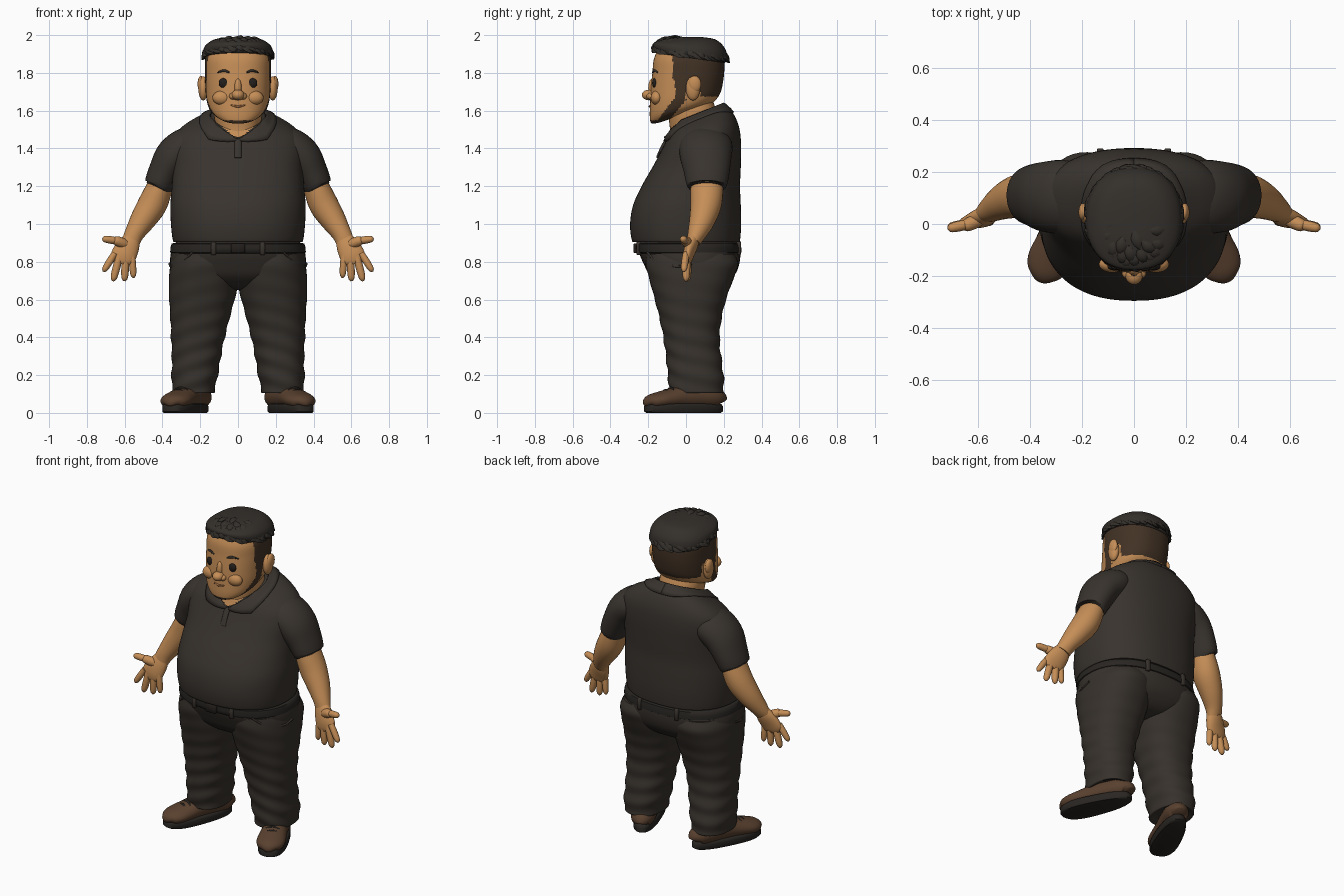
import bpy, bmesh, math, random
from mathutils import Vector

if "Cube" in bpy.data.objects:
    bpy.data.objects.remove(bpy.data.objects["Cube"])
random.seed(4)


def paint(name, r, g, b):
    m = bpy.data.materials.new(name)
    m.diffuse_color = (r, g, b, 1)
    m.use_nodes = True
    m.node_tree.nodes["Principled BSDF"].inputs["Base Color"].default_value = m.diffuse_color
    return m


SKIN = paint("skin", .56, .27, .095)
SHIRT = paint("shirt_cloth", .040, .033, .027)
PANTS = paint("trouser_cloth", .038, .031, .025)
HAIR = paint("hair_dark", .034, .029, .024)
FADE = paint("short_hair", .055, .032, .018)
LEATHER = paint("boot_leather", .10, .052, .028)
SOLE = paint("sole_rubber", .022, .019, .016)
BLACK = paint("eye_dark", .016, .013, .011)
LIP = paint("lip", .34, .14, .055)


def spline(rows, k):
    """Catmull-Rom interpolation of number tuples."""
    out = []
    for i in range(len(rows) - 1):
        a, b, c, d = (rows[max(0, min(len(rows) - 1, i + j))] for j in (-1, 0, 1, 2))
        for s in range(k):
            t = s / k
            out.append([q + .5 * t * (r - p + t * (2*p - 5*q + 4*r - e + t * (3*(q - r) + e - p)))
                        for p, q, r, e in zip(a, b, c, d)])
    return out + [list(rows[-1])]


def finish(name, bm, mats, rule=None, mirror=False):
    bmesh.ops.recalc_face_normals(bm, faces=bm.faces)
    if rule:
        for f in bm.faces:
            f.material_index = rule(f.calc_center_median())
    me = bpy.data.meshes.new(name)
    bm.to_mesh(me)
    bm.free()
    for m in mats:
        me.materials.append(m)
    me.shade_smooth()
    me.set_sharp_from_angle(angle=math.radians(50))
    ob = bpy.data.objects.new(name, me)
    bpy.context.collection.objects.link(ob)
    if mirror:
        ob.modifiers.new("mirror", 'MIRROR').use_clip = False
    return ob


def skin_rings(bm, rings):
    """Bridge closed rings and cap both ends."""
    vs = [[bm.verts.new(p) for p in r] for r in rings]
    n = len(vs[0])
    for a, b in zip(vs, vs[1:]):
        for i in range(n):
            bm.faces.new((a[i], a[(i + 1) % n], b[(i + 1) % n], b[i]))
    bm.faces.new(vs[0][::-1])
    bm.faces.new(vs[-1])


def power(v, p):
    return math.copysign(abs(v) ** (2 / p), v)


def loft(name, rows, mats, p=2.3, n=48, k=5, rule=None, mirror=False, wrinkle=0):
    """Rows: z, x min, x max, y front, y back, tilt."""
    rings = []
    for z, x0, x1, y0, y1, tilt in spline(rows, k):
        ring = []
        for i in range(n):
            a = math.tau * i / n
            amp = wrinkle * (.25 + max(0, min(1, (.65 - z) / .35)))
            s = 1 + amp * math.sin(62 * z + 2.2 * math.sin(a + 1) + a)
            dy = power(math.sin(a), p) * (y1 - y0) / 2 * s
            ring.append(((x0 + x1) / 2 + power(math.cos(a), p) * (x1 - x0) / 2 * s,
                         (y0 + y1) / 2 + dy, z + tilt * dy))
        rings.append(ring)
    bm = bmesh.new()
    skin_rings(bm, rings)
    return finish(name, bm, mats, rule, mirror)


def sym(z, w, y0, y1, tilt=0):
    return (z, -w, w, y0, y1, tilt)


def add_tube(bm, rows, ref=(0, 1, 0), n=16, k=4):
    """Rows: x, y, z, radius across, radius along ref."""
    pts = spline(rows, k)
    cs = [Vector(q[:3]) for q in pts]
    rings = []
    for i, q in enumerate(pts):
        t = (cs[min(i + 1, len(cs) - 1)] - cs[max(i - 1, 0)]).normalized()
        side = t.cross(Vector(ref)).normalized()
        up = side.cross(t)
        rings.append([cs[i] + side * q[3] * math.cos(math.tau * j / n)
                      + up * q[4] * math.sin(math.tau * j / n) for j in range(n)])
    skin_rings(bm, rings)


def tube(name, paths, mat, mirror=True, **kw):
    bm = bmesh.new()
    for rows in paths:
        add_tube(bm, rows, **kw)
    return finish(name, bm, [mat], None, mirror)


def rod(a, b, r):
    """Round-ended straight finger path."""
    a, b = Vector(a), Vector(b)
    return [(*a.lerp(b, t), r * s, r * s)
            for t, s in ((0, .9), (.35, 1), (.7, .95), (.9, .75), (1, .25))]


def blob(name, c, r, mat, mirror=False):
    bm = bmesh.new()
    bmesh.ops.create_uvsphere(bm, u_segments=24, v_segments=14, radius=1)
    for v in bm.verts:
        v.co = Vector([c[i] + v.co[i] * r[i] for i in range(3)])
    return finish(name, bm, [mat], None, mirror)


# Shirt body with an open V at the throat
torso = loft("shirt_body", [
    sym(.925, .30, -.24, .25), sym(.905, .335, -.275, .28), sym(.92, .346, -.288, .287),
    sym(1.0, .355, -.296, .292), sym(1.1, .358, -.28, .29), sym(1.2, .35, -.235, .286),
    sym(1.3, .345, -.178, .29), sym(1.4, .352, -.13, .292, .05), sym(1.47, .335, -.105, .284, .15),
    sym(1.52, .28, -.09, .262, .25), sym(1.555, .205, -.08, .23, .35), sym(1.57, .16, -.06, .2, .4)],
    [SHIRT, SKIN], n=96,
    rule=lambda c: int(c.y < 0 and c.z > 1.43 and abs(c.x) < (c.z - 1.43) * .95))
tube("sleeve", [[(.17, .1, 1.43, .08, .11), (.26, .105, 1.415, .1, .14), (.335, .105, 1.36, .102, .137),
                 (.385, .11, 1.28, .088, .122), (.421, .11, 1.2, .077, .104),
                 (.420, .11, 1.204, .06, .08)]], SHIRT, n=32)

# Collar leaves wrapped around the neck
bm = bmesh.new()
grid = []
for i in range(61):
    a = math.radians(i * 6 - 180)            # zero faces front
    deg = abs(math.degrees(a))
    x, y = .15 * math.sin(a), .05 - .15 * math.cos(a)
    z = 1.583 + .40 * (y - .05) - .07 * max(0, 1 - deg / 60)
    h = .012 + .068 * min(1, deg / 48) - .022 * max(0, min(1, (deg - 48) / 40))
    grid.append([bm.verts.new((x + math.sin(a) * h * .75 * t, y - math.cos(a) * h * .75 * t,
                               z - h * t + .012 * math.sin(math.pi * t))) for t in (0, .25, .5, .75, 1)])
for r, s in zip(grid, grid[1:]):
    for j in range(4):
        bm.faces.new((r[j], s[j], s[j + 1], r[j + 1]))
collar = finish("collar", bm, [SHIRT])
wrap = collar.modifiers.new("rest_on_shirt", 'SHRINKWRAP')
wrap.target, wrap.wrap_mode, wrap.offset = torso, 'OUTSIDE', .008
collar.modifiers.new("thickness", 'SOLIDIFY').thickness = .012
tube("placket", [[(0, -.105, 1.445, .018, .008), (0, -.13, 1.4, .018, .008),
                  (0, -.152, 1.35, .018, .007)]], SHIRT, mirror=False)

# Arms and hands
tube("arm", [[(.385, .11, 1.27, .06, .08), (.42, .11, 1.18, .071, .086), (.455, .105, 1.1, .077, .082),
              (.505, .085, 1.02, .067, .068), (.548, .058, .95, .052, .05),
              (.568, .04, .905, .048, .036)]], SKIN, n=28)
tube("palm", [[(.555, .045, .935, .04, .03), (.577, .03, .89, .058, .034), (.6, .015, .845, .066, .03),
               (.616, .008, .81, .062, .023), (.622, .006, .79, .04, .015)]], SKIN, n=24)
tube("fingers", [rod((.562, .01, .84), (.553, .012, .715), .0185),
                 rod((.594, .008, .83), (.601, .008, .697), .0205),
                 rod((.628, .004, .83), (.662, 0, .697), .0205),
                 rod((.652, 0, .845), (.713, -.012, .748), .0185),
                 rod((.59, .02, .89), (.66, -.012, .918), .027),
                 rod((.635, 0, .91), (.718, -.018, .922), .02)], SKIN)

# Trousers
loft("trouser_seat", [sym(.93, .31, -.24, .26), sym(.86, .352, -.25, .287), sym(.78, .358, -.22, .28),
                      sym(.72, .335, -.185, .25), sym(.67, .22, -.12, .19), sym(.65, .1, -.05, .1)], [PANTS])
loft("trouser_leg", [(.84, .02, .34, -.21, .26, 0), (.78, 0, .36, -.212, .275, 0), (.68, 0, .366, -.187, .24, 0),
                     (.6, .018, .364, -.165, .212, 0), (.5, .045, .358, -.14, .188, 0),
                     (.4, .07, .354, -.12, .178, 0), (.3, .09, .35, -.106, .186, 0),
                     (.2, .107, .352, -.096, .198, 0), (.13, .122, .348, -.088, .2, 0),
                     (.105, .13, .34, -.08, .194, 0), (.12, .16, .31, -.05, .16, 0)],
     [PANTS], k=8, wrinkle=.022, mirror=True)
loft("belt", [sym(.845, .34, -.245, .275), sym(.85, .359, -.262, .293), sym(.895, .352, -.264, .289),
              sym(.9, .33, -.24, .27)], [SOLE], k=2)
for name, x, y, w, h, mat in (("buckle", 0, -.265, .036, .026, BLACK), ("belt_loop", .13, -.25, .013, .036, PANTS),
                              ("back_belt_loop", .13, .28, .013, .036, PANTS)):
    bm = bmesh.new()
    bmesh.ops.create_cube(bm, size=2)
    for v in bm.verts:
        v.co = Vector((x + v.co.x * w, y + v.co.y * .012, .872 + v.co.z * h))
    bmesh.ops.bevel(bm, geom=bm.edges[:], offset=.004, segments=1, affect='EDGES')
    finish(name, bm, [mat], None, x > 0)
# Slanted hip pocket seams
tube("pocket_seam", [[(.24, -.205, .85, .006, .006), (.3, -.15, .80, .006, .006), (.352, -.05, .775, .006, .006),
                      (.362, .03, .79, .006, .006)]], PANTS, ref=(0, 0, 1), n=8)

# Boots, turned outward
D = Vector((.40, -.917))


def foot(u, w=0):
    return (.272 + D.x * u - D.y * w, -.012 + D.y * u + D.x * w)


bm = bmesh.new()
rings = []
for z, g in ((0, .94), (.008, 1), (.036, 1), (.046, .96), (.05, .85)):
    ring = []
    for i in range(48):
        a = math.tau * i / 48
        c = power(math.cos(a), 2.5)
        ring.append((*foot(.222 * g * c, (.078 + .013 * c) * g * power(math.sin(a), 2.5)), z))
    rings.append(ring)
skin_rings(bm, rings)
finish("boot_sole", bm, [SOLE], None, True)
tube("boot_upper", [[(*foot(u), .02 + h / 2, w, h / 2) for u, w, h in
                     ((-.212, .03, .07), (-.2, .056, .10), (-.15, .071, .13), (-.05, .073, .135), (.02, .074, .125),
                      (.08, .08, .108), (.14, .083, .092), (.185, .07, .078), (.206, .045, .06), (.213, .015, .03))]],
     LEATHER, ref=(0, 0, 1), n=32)
tube("laces", [[(*foot(u, -.04), z - .014, .006, .006), (*foot(u, 0), z, .006, .006),
                (*foot(u, .04), z - .014, .006, .006)] for u, z in ((.045, .142), (.075, .133), (.105, .122))],
     SOLE, ref=(0, 0, 1), n=8)


# Head, with jaw beard and clipped sides coloured by position
def head_rule(c):
    x, y, z = c
    if y > -.07 and z > 1.755 or y > .075 and z > 1.675:
        return 1
    upper = 1.549 + max(0, y + .15) * 1.33
    return int(y < 0 and z > 1.65 + (y + .005) * 1.2 and (z < upper if z < 1.68 else y > -.058))


loft("neck", [sym(1.42, .10, -.085, .17), sym(1.5, .115, -.085, .17), sym(1.6, .128, -.09, .16),
              sym(1.68, .11, -.05, .13)], [SKIN])
loft("head", [sym(1.575, .04, -.13, .07, .35), sym(1.58, .085, -.172, .115, .34), sym(1.59, .122, -.187, .14, .31),
              sym(1.615, .152, -.192, .158, .24), sym(1.66, .167, -.19, .176, .12), sym(1.72, .172, -.186, .19),
              sym(1.8, .175, -.178, .202), sym(1.88, .172, -.168, .2), sym(1.94, .14, -.13, .17),
              sym(1.965, .05, -.05, .08)], [SKIN, FADE], n=128, k=8, rule=head_rule)
blob("ear", (.184, .037, 1.718), (.026, .038, .064), SKIN, True)
blob("ear_rim", (.196, .046, 1.74), (.018, .034, .045), SKIN, True)
blob("nose", (0, -.196, 1.683), (.034, .038, .028), SKIN)
blob("nose_bridge", (0, -.178, 1.72), (.02, .022, .05), SKIN)
blob("nostril", (.027, -.188, 1.677), (.02, .022, .018), SKIN, True)
blob("cheek", (.085, -.155, 1.668), (.05, .032, .038), SKIN, True)
blob("eye", (.074, -.165, 1.746), (.028, .014, .027), BLACK, True)
tube("eyebrow", [[(.045, -.177, 1.802, .004, .004), (.075, -.168, 1.812, .007, .006),
                  (.108, -.147, 1.802, .003, .004)]], HAIR, n=8)
tube("mouth", [[(-.055, -.178, 1.635, .003, .004), (0, -.192, 1.622, .006, .006),
                (.055, -.178, 1.635, .003, .004)]], LIP, mirror=False, n=8)

# Hair cap and swept tufts
loft("hair_cap", [sym(1.885, .165, -.14, .19, -.14), sym(1.88, .178, -.16, .208, -.14), sym(1.91, .185, -.175, .217, -.12),
                  sym(1.945, .172, -.172, .205, -.07), sym(1.975, .13, -.13, .16), sym(1.988, .07, -.07, .1),
                  sym(1.991, .02, -.01, .04)], [HAIR])
bm = bmesh.new()
for i in range(120):
    az = i * 2.39996
    th = .25 + 1.05 * math.sqrt(i / 120)
    swirl = random.uniform(.15, .4)
    rows = []
    for s, w in ((0, .3), (.35, 1), (.7, .75), (1, .08)):
        t, b = min(th + .42 * s, 1.62), az + swirl * s
        lift = 1 + .045 * s * random.uniform(.4, 1.3)
        y = .022 - .193 * math.sin(t) * math.cos(b) * lift
        z = 1.885 + .104 * math.cos(t) * lift + .03 * max(0, -y / .17) - .02 * max(0, y / .2)
        rows.append((.18 * math.sin(t) * math.sin(b) * lift, y, min(z, 1.988), .022 * w, .011 * w))
    add_tube(bm, rows, ref=(math.sin(az) * .6, -math.cos(az) * .6, .8), n=6, k=2)
finish("hair_tufts", bm, [HAIR])
